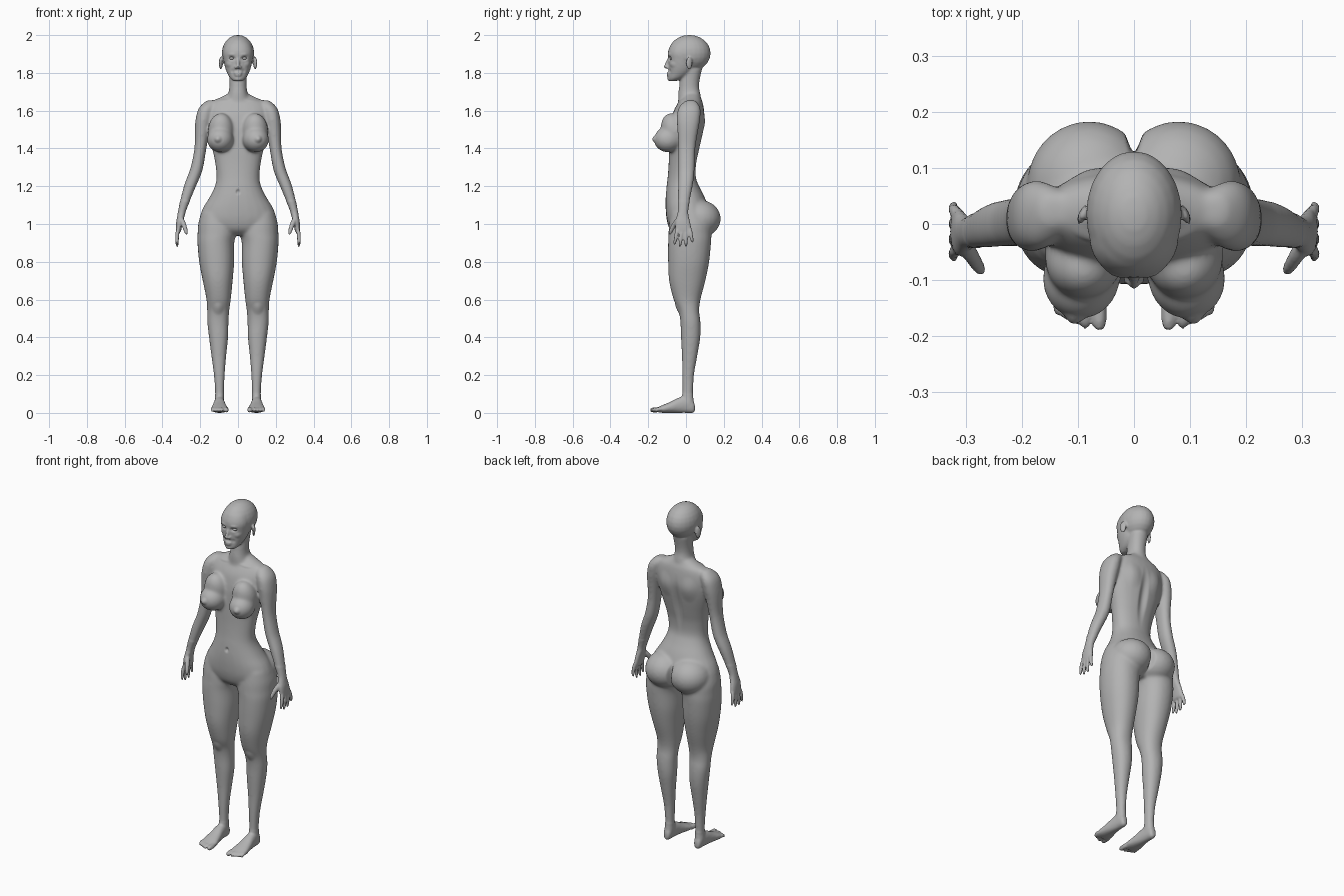
import bpy, bmesh, math
from mathutils import Vector, Matrix

old = bpy.data.objects.get("Cube")
if old:
    bpy.data.objects.remove(old, do_unlink=True)

skin = bpy.data.materials.new("plain grey")
skin.use_nodes = True
grey = (0.45, 0.45, 0.45, 1)
skin.diffuse_color = grey
skin.node_tree.nodes["Principled BSDF"].inputs["Base Color"].default_value = grey

SIDES = 24
STEPS = 4


def spline(a, b, c, d, t):
    """Catmull-Rom blend of four rows of numbers."""
    return [q + t / 2 * (r - p + t * (2 * p - 5 * q + 4 * r - s + t * (3 * (q - r) + s - p)))
            for p, q, r, s in zip(a, b, c, d)]


def refine(rows):
    last = len(rows) - 1
    fine = []
    for i in range(last):
        four = [rows[min(max(i + k, 0), last)] for k in (-1, 0, 1, 2)]
        fine += [spline(*four, s / STEPS) for s in range(STEPS)]
    return fine + [rows[last]]


def skin_rings(bm, rings):
    """Close a stack of point rings into a solid."""
    loops = [[bm.verts.new(p) for p in ring] for ring in rings]
    faces = [bm.faces.new(loops[0]), bm.faces.new(loops[-1])]
    for low, high in zip(loops, loops[1:]):
        for i in range(len(low)):
            j = (i + 1) % len(low)
            faces.append(bm.faces.new((low[i], low[j], high[j], high[i])))
    bmesh.ops.recalc_face_normals(bm, faces=faces)


def loft(bm, rows, lengthwise=False, power=0.92):
    """Rows hold height, left, right, front, back; lengthwise runs along y."""
    rings = []
    for pos, a0, a1, b0, b1 in refine(rows):
        ring = []
        for k in range(SIDES):
            ang = math.tau * k / SIDES
            c, s = math.cos(ang), math.sin(ang)
            a = (a0 + a1) / 2 + (a1 - a0) / 2 * math.copysign(abs(c) ** power, c)
            b = (b0 + b1) / 2 + (b1 - b0) / 2 * math.copysign(abs(s) ** power, s)
            ring.append((a, pos, b) if lengthwise else (a, b, pos))
        rings.append(ring)
    skin_rings(bm, rings)


def central(bm, rows):
    loft(bm, [(z, -w, w, f, b) for z, w, f, b in rows])


def ball(bm, centre, radii, turn=0, axis='Z'):
    m = Matrix.Translation(centre) @ Matrix.Rotation(math.radians(turn), 4, axis)
    bmesh.ops.create_uvsphere(bm, u_segments=SIDES, v_segments=SIDES // 2, radius=1,
                              matrix=m @ Matrix.Diagonal((*radii, 1)))


def digit(bm, start, end, r0, r1, bend=(0, 0, 0)):
    """Round-ended finger or toe that bows towards bend."""
    a, b, bow = Vector(start), Vector(end), Vector(bend)
    along = (b - a).normalized()
    turn = along.to_track_quat('Z', 'Y')
    a, b = a - along * r0, b + along * r1
    rings = []
    for k in range(13):
        t = 0.5 - 0.498 * math.cos(math.pi * k / 12)
        mid = a.lerp(b, t) + bow * (4 * t * (1 - t))
        rad = (r0 + (r1 - r0) * t) * math.sqrt(1 - abs(2 * t - 1) ** 5)
        angles = [math.tau * i / 12 for i in range(12)]
        rings.append([mid + turn @ Vector((rad * math.cos(g), rad * math.sin(g), 0)) for g in angles])
    skin_rings(bm, rings)


bm = bmesh.new()

# Leg, from hip to ankle
loft(bm, [
    (1.06, .04, .195, -.08, .1), (1, .01, .211, -.09, .13), (.95, .008, .214, -.093, .135),
    (.9, .02, .215, -.095, .133), (.8, .02, .206, -.095, .123), (.7, .028, .187, -.09, .103),
    (.6, .038, .167, -.066, .077), (.54, .046, .164, -.04, .07), (.48, .05, .163, -.03, .077),
    (.4, .052, .154, -.027, .076), (.3, .062, .141, -.022, .06), (.2, .07, .128, -.021, .043),
    (.1, .074, .121, -.02, .038), (.05, .073, .125, -.03, .042), (.015, .08, .12, -.03, .04)])

# Foot and toes
loft(bm, [
    (.047, .088, .11, .01, .04), (.035, .078, .12, 0, .07), (0, .073, .125, 0, .09),
    (-.04, .068, .13, 0, .08), (-.08, .06, .137, 0, .06), (-.12, .052, .143, 0, .043),
    (-.15, .052, .14, .003, .03)], lengthwise=True)
digit(bm, (.064, -.14, .017), (.062, -.178, .015), .015, .013)
for i in range(4):
    x = .087 + .016 * i
    digit(bm, (x, -.135, .016), (x, -.18 + .008 * i, .011), .011, .009, (0, 0, .006))

# Arm, from shoulder to palm
loft(bm, [
    (1.655, .12, .165, 0, .05), (1.63, .12, .195, -.03, .07), (1.6, .13, .214, -.045, .078),
    (1.55, .14, .225, -.05, .075), (1.5, .15, .229, -.046, .066), (1.4, .167, .231, -.041, .05),
    (1.3, .184, .251, -.041, .046), (1.25, .2, .269, -.041, .043), (1.2, .222, .287, -.043, .036),
    (1.13, .251, .305, -.044, .022), (1.07, .275, .317, -.043, .012), (1.04, .283, .322, -.05, .015),
    (1.01, .292, .327, -.057, .022), (.97, .3, .329, -.056, .03), (.955, .305, .327, -.05, .027)])

# Fingers and thumb
for y0, y1, tip in ((-.046, -.06, .897), (-.022, -.032, .884), (.001, 0, .887), (.021, .033, .908)):
    digit(bm, (.315, y0, .97), (.32, y1, tip), .0115, .0085, (.005, 0, 0))
digit(bm, (.3, -.04, 1.02), (.274, -.082, .95), .016, .0095, (-.004, -.008, 0))

# Chest, seat, ear and nostril
ball(bm, (.094, -.095, 1.447), (.07, .076, .068), 12)
ball(bm, (.09, -.062, 1.49), (.07, .068, .1), 18, 'X')
ball(bm, (.08, .07, 1.028), (.112, .115, .1))
ball(bm, (.091, .017, 1.852), (.008, .019, .034), 25)
ball(bm, (.011, -.098, 1.829), (.008, .011, .007))

# Mirror the paired parts
copy = bmesh.ops.duplicate(bm, geom=bm.verts[:] + bm.edges[:] + bm.faces[:])["geom"]
bmesh.ops.scale(bm, vec=(-1, 1, 1), verts=[g for g in copy if isinstance(g, bmesh.types.BMVert)])
bmesh.ops.reverse_faces(bm, faces=[g for g in copy if isinstance(g, bmesh.types.BMFace)])

# Torso
central(bm, [
    (1.695, .045, -.01, .07), (1.67, .095, -.02, .078), (1.645, .145, -.04, .088),
    (1.6, .168, -.065, .096), (1.55, .168, -.078, .1), (1.5, .163, -.085, .094),
    (1.45, .152, -.087, .084), (1.38, .133, -.09, .068), (1.32, .121, -.092, .055),
    (1.25, .114, -.097, .052), (1.2, .123, -.103, .07), (1.14, .152, -.108, .1),
    (1.08, .188, -.108, .12), (1.02, .202, -.102, .12), (.97, .16, -.085, .1), (.94, .08, -.05, .08)])

# Neck
central(bm, [(1.6, .09, -.04, .08), (1.68, .055, -.042, .078), (1.72, .047, -.038, .07),
             (1.76, .046, -.032, .072), (1.82, .05, -.02, .085)])

# Skull, face, nose, lips and chin
ball(bm, (0, .018, 1.904), (.086, .113, .097))
central(bm, [(1.757, .024, -.09, -.05), (1.772, .042, -.094, -.01), (1.8, .058, -.092, .03),
             (1.83, .069, -.093, .05), (1.87, .077, -.094, .06), (1.91, .08, -.096, .06),
             (1.95, .068, -.08, .06), (1.97, .05, -.06, .05)])
digit(bm, (0, -.092, 1.875), (0, -.108, 1.832), .007, .01)
ball(bm, (0, -.093, 1.798), (.022, .011, .0055))
ball(bm, (0, -.092, 1.787), (.019, .011, .006))
ball(bm, (0, -.087, 1.768), (.018, .012, .011))

body = bpy.data.objects.new("body", bpy.data.meshes.new("body"))
bpy.context.collection.objects.link(body)
bm.to_mesh(body.data)
bm.free()


def bake(obj):
    """Replace the mesh by the result of its modifiers."""
    graph = bpy.context.evaluated_depsgraph_get()
    before, obj.data = obj.data, bpy.data.meshes.new_from_object(obj.evaluated_get(graph))
    obj.modifiers.clear()
    bpy.data.meshes.remove(before)


def smooth(name, times, rule):
    """Smooth only the points that meet the rule."""
    group = body.vertex_groups.new(name=name)
    group.add([v.index for v in body.data.vertices if rule(v.co)], 1, 'REPLACE')
    mod = body.modifiers.new(name, 'SMOOTH')
    mod.factor, mod.iterations, mod.vertex_group = 0.5, times, name


# Fuse all parts, then blend strongly on the trunk and lightly on details
fuse = body.modifiers.new("fuse", 'REMESH')
fuse.mode = 'VOXEL'
fuse.voxel_size = 0.0055
bake(body)
smooth("details", 3, lambda p: True)
smooth("trunk", 30, lambda p: .1 < p.z < 1.74 and (abs(p.x) < .24 or p.z > 1.12))
smooth("head", 8, lambda p: 1.9 < p.z or (p.z > 1.7 and p.y > -.06 and abs(p.x) < .075))
bake(body)

# Sculpted hollows and swells: centre, radii, push
marks = [
    ((.033, -.092, 1.877), (.024, .04, .014), (0, .014, 0)),       # eye socket
    ((.036, -.09, 1.898), (.03, .03, .01), (0, -.004, 0)),         # brow
    ((.05, -.07, 1.845), (.025, .03, .02), (.002, -.004, 0)),      # cheekbone
    ((.03, -.09, 1.81), (.014, .03, .016), (0, .004, 0)),          # mouth corner
    ((.107, -.175, 1.45), (.026, .04, .026), (.002, -.012, 0)),    # chest peak
    ((.085, -.04, 1.655), (.06, .04, .014), (0, -.006, 0)),        # collarbone
    ((.08, .1, 1.53), (.06, .05, .09), (0, .008, 0)),              # shoulder blade
    ((.105, -.05, .55), (.035, .04, .04), (0, -.007, 0)),          # kneecap
    ((0, .09, 1.4), (.035, .06, .22), (0, -.014, 0)),              # spine
    ((0, .16, 1.02), (.018, .09, .1), (0, -.025, 0)),              # seat cleft
    ((0, -.105, 1.17), (.014, .03, .018), (0, .01, 0)),            # navel
]
for centre, radii, push in marks:
    near = [v for v in body.data.vertices if abs(v.co.z - centre[2]) < radii[2]]
    for side in ((1, -1) if centre[0] else (1,)):
        flip = Vector((side, 1, 1))
        mid, move = Vector(centre) * flip, Vector(push) * flip
        for v in near:
            far = sum(((v.co[k] - mid[k]) / radii[k]) ** 2 for k in range(3))
            if far < 1:
                v.co += move * (1 - far) ** 2

# Eyes
objects = [body]
for name, side in (("left_eye", 1), ("right_eye", -1)):
    eye = bpy.data.objects.new(name, bpy.data.meshes.new(name))
    bm = bmesh.new()
    ball(bm, (.033 * side, -.074, 1.877), (.014, .012, .008))
    bm.to_mesh(eye.data)
    bm.free()
    bpy.context.collection.objects.link(eye)
    objects.append(eye)

for obj in objects:
    obj.data.materials.clear()
    obj.data.materials.append(skin)
    obj.data.polygons.foreach_set("use_smooth", [True] * len(obj.data.polygons))
    obj.data.update()
